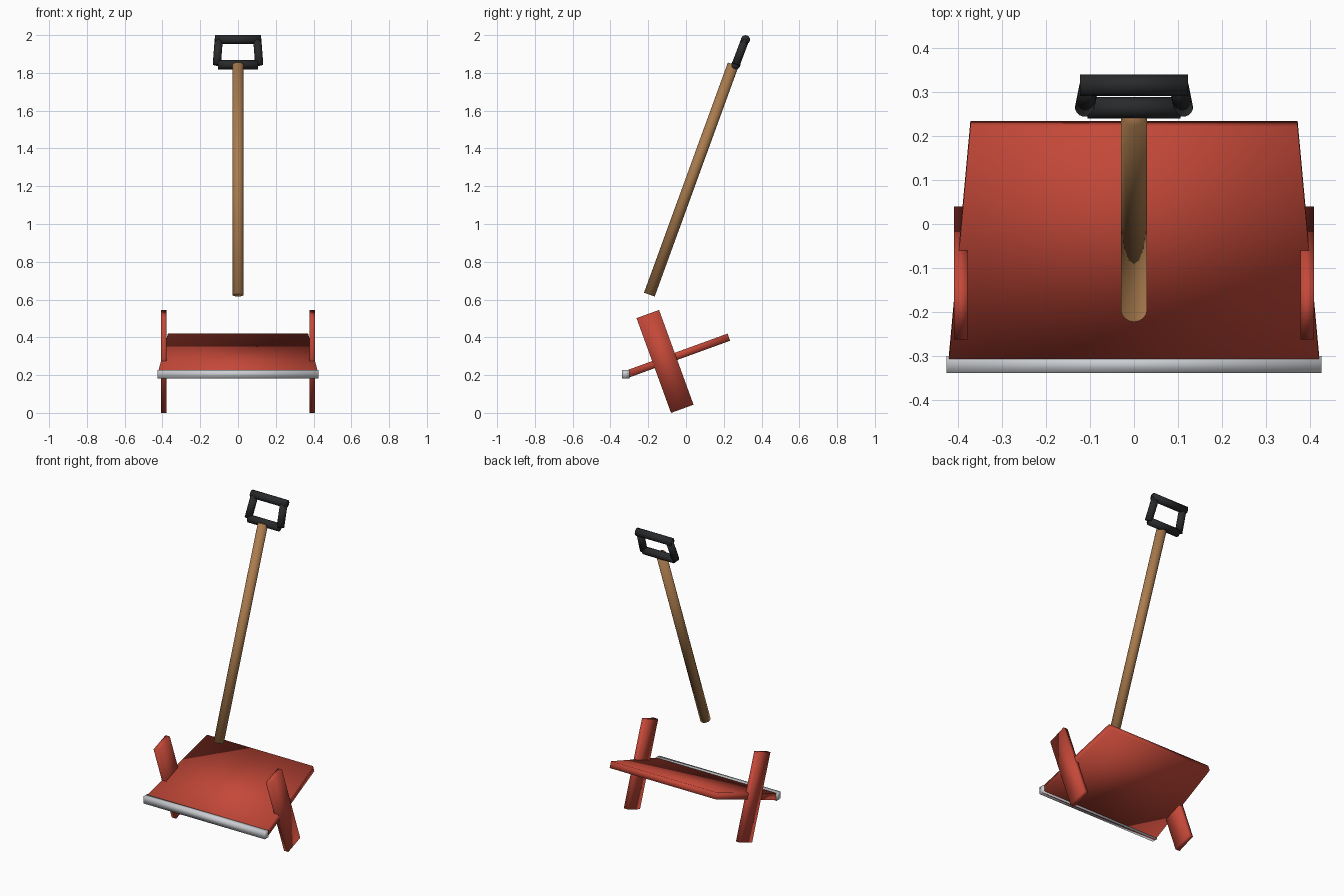
import bpy, bmesh, math
from mathutils import Vector

if "Cube" in bpy.data.objects:
    bpy.data.objects.remove(bpy.data.objects["Cube"])

TILT = math.radians(20)


def material(name, rgb):
    m = bpy.data.materials.new(name)
    m.diffuse_color = (*rgb, 1)
    m.use_nodes = True
    m.node_tree.nodes["Principled BSDF"].inputs["Base Color"].default_value = m.diffuse_color
    return m


RED = material("red_paint", (0.55, 0.065, 0.04))
WOOD = material("wood", (0.40, 0.20, 0.075))
BLACK = material("black_plastic", (0.022, 0.023, 0.025))
STEEL = material("steel", (0.60, 0.62, 0.65))


def finish(obj, name, mat):
    obj.name = obj.data.name = name
    obj.data.materials.append(mat)
    for p in obj.data.polygons:
        p.use_smooth = True
    return obj


def box(name, loc, size, mat, tilt=0.0, back_scale=1.0):
    """Box tilted about x; back_scale narrows its +y end."""
    bm = bmesh.new()
    bmesh.ops.create_cube(bm, size=1)
    for v in bm.verts:
        v.co = Vector([c * s for c, s in zip(v.co, size)])
        if v.co.y > 0:
            v.co.x *= back_scale
    me = bpy.data.meshes.new(name)
    bm.to_mesh(me)
    bm.free()
    obj = bpy.data.objects.new(name, me)
    bpy.context.collection.objects.link(obj)
    obj.location = loc
    obj.rotation_euler.x = tilt
    return finish(obj, name, mat)


def rod(name, a, b, radius, mat, sides=16):
    """Cylinder between two points."""
    a, b = Vector(a), Vector(b)
    bpy.ops.mesh.primitive_cylinder_add(vertices=sides, radius=radius,
                                        depth=(b - a).length, location=(a + b) / 2)
    obj = bpy.context.object
    obj.rotation_euler = (b - a).to_track_quat('Z', 'Y').to_euler()
    return finish(obj, name, mat)


# Tapered blade and its steel wear strip
box("blade", (0, -0.049, 0.3005), (0.844, 0.587, 0.04), RED, TILT, 0.88)
box("wear_strip", (0, -0.319, 0.2055), (0.85, 0.038, 0.045), STEEL)

# Side plates crossing the blade
for side, s in (("left", -1), ("right", 1)):
    box(f"{side}_side_plate", (s * 0.393, -0.111, 0.2725), (0.03, 0.127, 0.534), RED, TILT)

# Wooden shaft
rod("shaft", (0, -0.194, 0.626), (0, 0.250, 1.845), 0.03, WOOD)

# Grip frame: two cross bars and two splayed side bars
rod("grip_top_bar", (-0.122, 0.315, 1.976), (0.122, 0.315, 1.976), 0.024, BLACK)
rod("grip_bottom_bar", (-0.106, 0.264, 1.843), (0.106, 0.264, 1.843), 0.024, BLACK)
for side, s in (("left", -1), ("right", 1)):
    rod(f"grip_{side}_bar", (s * 0.112, 0.264, 1.845), (s * 0.102, 0.314, 1.978), 0.022, BLACK)
